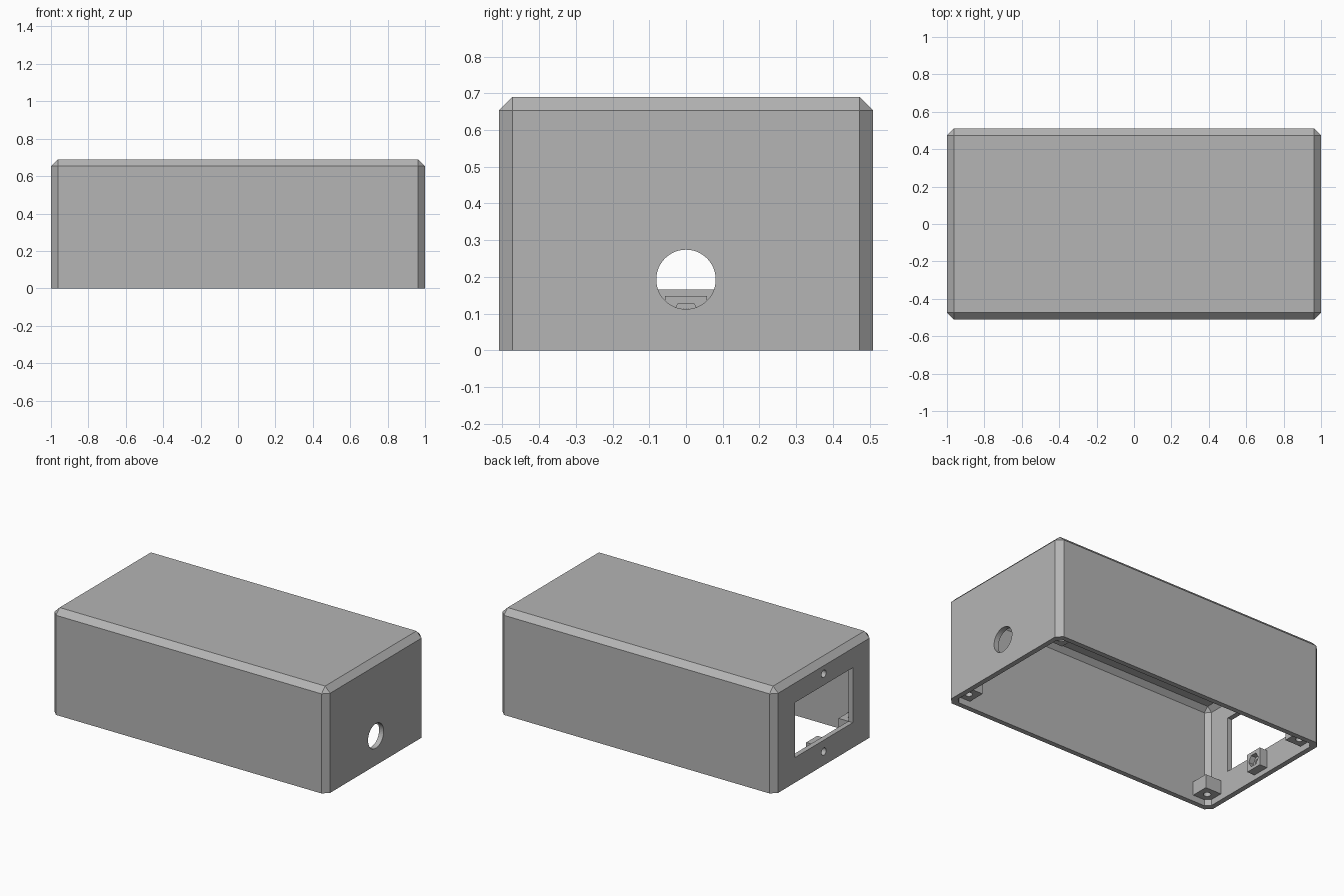
import bpy
import bmesh
from math import pi
from mathutils import Matrix, Vector

cube = bpy.data.objects.get("Cube")
if cube:
    bpy.data.objects.remove(cube, do_unlink=True)

# Overall sizes
HX, HY, HEIGHT = 1.0, 0.51, 0.69
WALL = 0.033
CHAMFER, INNER_CHAMFER = 0.037, 0.03
IX, IY = HX - WALL, HY - WALL
SCREW_Z = (0.09, 0.60)

grey = bpy.data.materials.new("plain grey")
grey.use_nodes = True
grey.diffuse_color = (0.46, 0.46, 0.46, 1)
grey.node_tree.nodes["Principled BSDF"].inputs["Base Color"].default_value = grey.diffuse_color


def finish(bm, name):
    mesh = bpy.data.meshes.new(name)
    bm.to_mesh(mesh)
    bm.free()
    mesh.materials.append(grey)
    obj = bpy.data.objects.new(name, mesh)
    bpy.context.collection.objects.link(obj)
    return obj


def box(name, low, high, chamfer=0):
    """Box between two corners; chamfer cuts every edge except the bottom ones."""
    low, high = Vector(low), Vector(high)
    bm = bmesh.new()
    bmesh.ops.create_cube(bm, size=1)
    bmesh.ops.scale(bm, vec=high - low, verts=bm.verts)
    bmesh.ops.translate(bm, vec=(low + high) / 2, verts=bm.verts)
    if chamfer:
        edges = [e for e in bm.edges if max(v.co.z for v in e.verts) > high.z - 1e-4]
        bmesh.ops.bevel(bm, geom=edges, offset=chamfer, segments=1,
                        affect='EDGES', profile=0.5)
    return finish(bm, name)


def prism(name, centre, radius, depth, sides, axis):
    """Round or six-sided cutter along x or z."""
    bm = bmesh.new()
    turn = Matrix.Rotation(pi / 2, 4, 'Y') if axis == 'x' else Matrix()
    bmesh.ops.create_cone(bm, cap_ends=True, segments=sides, radius1=radius,
                          radius2=radius, depth=depth,
                          matrix=Matrix.Translation(centre) @ turn)
    return finish(bm, name)


def cut(obj, cutter):
    cutter.hide_render = True
    mod = obj.modifiers.new("cut", 'BOOLEAN')
    mod.operation, mod.solver, mod.object = 'DIFFERENCE', 'EXACT', cutter
    bpy.context.view_layer.objects.active = obj
    bpy.ops.object.modifier_apply(modifier=mod.name)
    bpy.data.objects.remove(cutter, do_unlink=True)


# Hollow shell, open underneath
shell = box("enclosure_shell", (-HX, -HY, 0), (HX, HY, HEIGHT), CHAMFER)
cut(shell, box("cavity", (-IX, -IY, -0.1), (IX, IY, HEIGHT - WALL), INNER_CHAMFER))

# Round cable hole on one end, socket window with screw holes on the other
cut(shell, prism("cable_hole", (HX, 0, 0.193), 0.081, 0.2, 48, 'x'))
cut(shell, box("socket_window", (-HX - 0.1, -0.3, 0.165), (-HX + 0.1, 0.3, 0.525)))
for z in SCREW_Z:
    cut(shell, prism("socket_screw_hole", (-HX, 0, z), 0.024, 0.2, 24, 'x'))

# Nut holders behind the socket screws
for label, z in zip(("lower", "upper"), SCREW_Z):
    top = min(z + 0.058, HEIGHT - WALL)
    holder = box(label + "_nut_holder", (-IX, -0.057, z - 0.058), (-IX + 0.055, 0.057, top))
    cut(holder, prism("screw_hole", (-IX, 0, z), 0.024, 0.3, 24, 'x'))
    cut(holder, prism("nut_pocket", (-IX + 0.06, 0, z), 0.043, 0.08, 6, 'x'))

# Drilled lid mounts in the four lower corners
SIZE = 0.115
for sx, side in ((1, "left"), (-1, "right")):
    for sy, end in ((1, "back"), (-1, "front")):
        xs = sorted((sx * IX, sx * (IX - SIZE)))
        ys = sorted((sy * IY, sy * (IY - SIZE)))
        mount = box(f"{end}_{side}_lid_mount", (xs[0], ys[0], 0.04), (xs[1], ys[1], 0.13))
        centre = (sum(xs) / 2, sum(ys) / 2, 0.08)
        cut(mount, prism("lid_screw_hole", centre, 0.022, 0.3, 24, 'z'))
